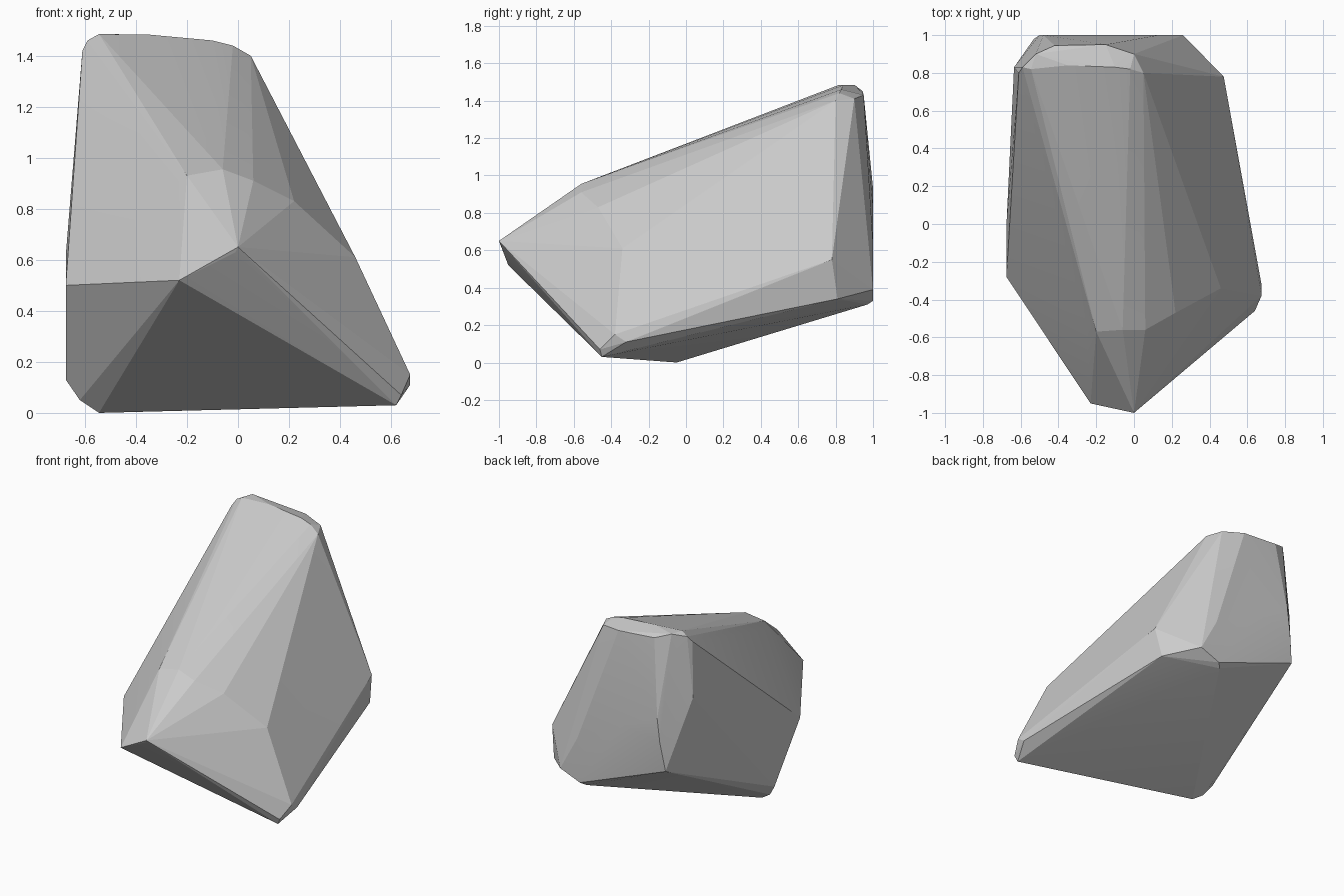
import bpy, bmesh

# Corner clusters of the chiselled boulder
front_tip = [(0, -1, .65), (-.01, -.99, .63), (-.23, -.95, .52)]
brow = [(-.25, -.53, .90), (-.2, -.57, .93), (-.06, -.56, .955), (.06, -.56, .91), (.22, -.47, .83)]
right_side = [(.46, -.34, .61), (.66, -.36, .18), (.675, -.38, .15), (.675, -.32, .11),
              (.64, -.46, .07), (.62, -.45, .03)]
left_side = [(-.675, -.28, .5), (-.675, 0, .62), (-.675, 0, .13), (-.62, -.03, .05),
             (-.545, -.05, 0), (-.63, -.27, .43), (-.635, .83, 1.05)]
back = [(.475, .78, .55), (.44, .81, .34), (.26, 1, .39), (.11, 1, .33), (.08, .97, .31),
        (.13, 1, .63), (-.22, 1, .82), (-.48, 1, .93), (-.5, 1, .77), (-.53, .98, .57)]
summit = [(-.61, .8, 1.42), (-.59, .83, 1.46), (-.545, .82, 1.485), (-.52, .9, 1.485),
          (-.35, .84, 1.483), (-.1, .83, 1.46), (-.02, .82, 1.44), (.05, .8, 1.4),
          (-.42, .945, 1.45), (-.15, .95, 1.43), (0, .9, 1.41)]

# Wrap the corners in a convex shell
bm = bmesh.new()
for p in front_tip + brow + right_side + left_side + back + summit:
    bm.verts.new(p)
hull = bmesh.ops.convex_hull(bm, input=bm.verts[:])
loose = [v for v in bm.verts if not v.link_faces]
bmesh.ops.delete(bm, geom=loose, context='VERTS')
bmesh.ops.recalc_face_normals(bm, faces=bm.faces[:])

mesh = bpy.data.meshes.new("boulder")
bm.to_mesh(mesh)
bm.free()
boulder = bpy.data.objects.new("boulder", mesh)
bpy.context.collection.objects.link(boulder)

# Soften only the shallow facet edges
bpy.context.view_layer.objects.active = boulder
boulder.select_set(True)
bpy.ops.object.shade_smooth_by_angle(angle=0.12)
